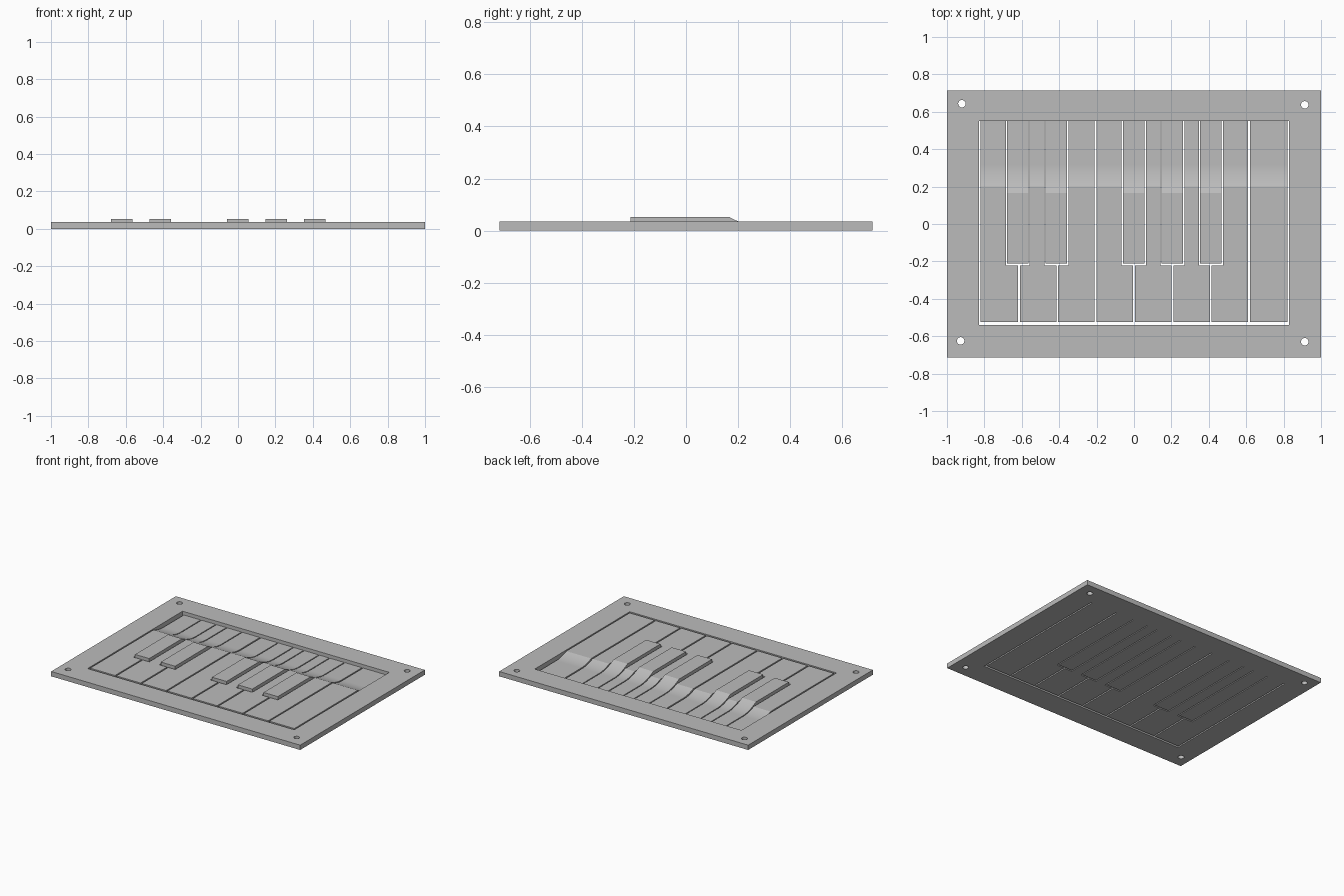
import bpy, bmesh, math

cube = bpy.data.objects.get("Cube")
if cube:
    bpy.data.objects.remove(cube, do_unlink=True)

gray = bpy.data.materials.new("plain gray")
gray.use_nodes = True
color = (0.5, 0.5, 0.5, 1)
gray.diffuse_color = color
gray.node_tree.nodes["Principled BSDF"].inputs["Base Color"].default_value = color

PLATE_Z, RAISED_Z, THIN_Z = 0.035, 0.053, 0.01
FRONT, BACK = -0.525, 0.55        # key area in y
SHOULDER = -0.222                 # where natural keys narrow
RAMP_END = 0.32                   # hollow flattens out here
CURVE = 1.79
GAP = 0.005


def add_object(name, mesh):
    obj = bpy.data.objects.new(name, mesh)
    bpy.context.collection.objects.link(obj)
    mesh.materials.clear()
    mesh.materials.append(gray)
    bpy.ops.object.select_all(action="DESELECT")
    obj.select_set(True)
    bpy.context.view_layer.objects.active = obj
    bpy.ops.object.shade_smooth_by_angle(angle=math.radians(15))
    return obj


def loft_key(name, sections):
    """Join rectangular sections (y, left x, right x, top z) along y."""
    bm = bmesh.new()
    rings = [[bm.verts.new(p) for p in ((a, y, 0), (b, y, 0), (b, y, z), (a, y, z))]
             for y, a, b, z in sections]
    for r, s in zip(rings, rings[1:]):
        for i in range(4):
            j = (i + 1) % 4
            bm.faces.new((r[i], r[j], s[j], s[i]))
    bm.faces.new(rings[0])
    bm.faces.new(rings[-1])
    bmesh.ops.recalc_face_normals(bm, faces=bm.faces)
    mesh = bpy.data.meshes.new(name)
    bm.to_mesh(mesh)
    bm.free()
    add_object(name, mesh)


def hollow(a, b, top):
    """Sections from the key top down the concave ramp to the thin hinge."""
    reach = math.sqrt((top - THIN_Z) / CURVE)
    steps = 12
    out = []
    for i in range(steps + 1):
        d = reach * (1 - i / steps)
        out.append((RAMP_END - d, a, b, THIN_Z + CURVE * d * d))
    return out + [(BACK, a, b, THIN_Z)]


# Frame with key opening and corner holes
def outline(curve, points):
    spline = curve.splines.new("POLY")
    spline.points.add(len(points) - 1)
    for p, (x, y) in zip(spline.points, points):
        p.co = (x, y, 0, 1)
    spline.use_cyclic_u = True
    spline.use_smooth = False


def rectangle(x0, y0, x1, y1):
    return [(x0, y0), (x1, y0), (x1, y1), (x0, y1)]


curve = bpy.data.curves.new("frame_outline", "CURVE")
curve.dimensions = "2D"
curve.fill_mode = "BOTH"
curve.extrude = PLATE_Z / 2
outline(curve, rectangle(-1, -0.715, 1, 0.715))
outline(curve, rectangle(-0.83, -0.54, 0.83, BACK))
for cx, cy in ((-0.92, 0.643), (0.913, 0.637), (-0.927, -0.625), (0.913, -0.63)):
    outline(curve, [(cx + 0.02 * math.cos(t * math.tau / 24),
                     cy + 0.02 * math.sin(t * math.tau / 24)) for t in range(24)])
temp = bpy.data.objects.new("frame_outline", curve)
bpy.context.collection.objects.link(temp)
bpy.context.view_layer.update()
evaluated = temp.evaluated_get(bpy.context.evaluated_depsgraph_get())
frame_mesh = bpy.data.meshes.new_from_object(evaluated)
bpy.data.objects.remove(temp, do_unlink=True)
bm = bmesh.new()
bm.from_mesh(frame_mesh)
bmesh.ops.remove_doubles(bm, verts=bm.verts, dist=0.0001)
bmesh.ops.translate(bm, verts=bm.verts, vec=(0, 0, PLATE_Z / 2))
bmesh.ops.recalc_face_normals(bm, faces=bm.faces)
bm.to_mesh(frame_mesh)
bm.free()
add_object("frame", frame_mesh)

# Raised keys
raised = [(-0.678, -0.565), (-0.472, -0.357), (-0.06, 0.056), (0.148, 0.263), (0.354, 0.468)]
for n, (a, b) in enumerate(raised):
    loft_key(f"raised_key_{n + 1}", [(-0.212, a, b, RAISED_Z)] + hollow(a, b, RAISED_Z))

# Flush keys, narrowed behind the shoulder to clear the raised ones
pitch = 0.205
for n in range(8):
    left = -0.82 + pitch * n + (GAP if n else 0)
    right = -0.82 + pitch * (n + 1) - (GAP if n < 7 else 0)
    a, b = left, right
    for r0, r1 in raised:
        if r0 < left < r1:
            a = r1 + 0.007
        if r0 < right < r1:
            b = r0 - 0.007
    loft_key(f"flush_key_{n + 1}",
             [(FRONT, left, right, PLATE_Z), (SHOULDER, left, right, PLATE_Z),
              (SHOULDER + 0.001, a, b, PLATE_Z)] + hollow(a, b, PLATE_Z))
